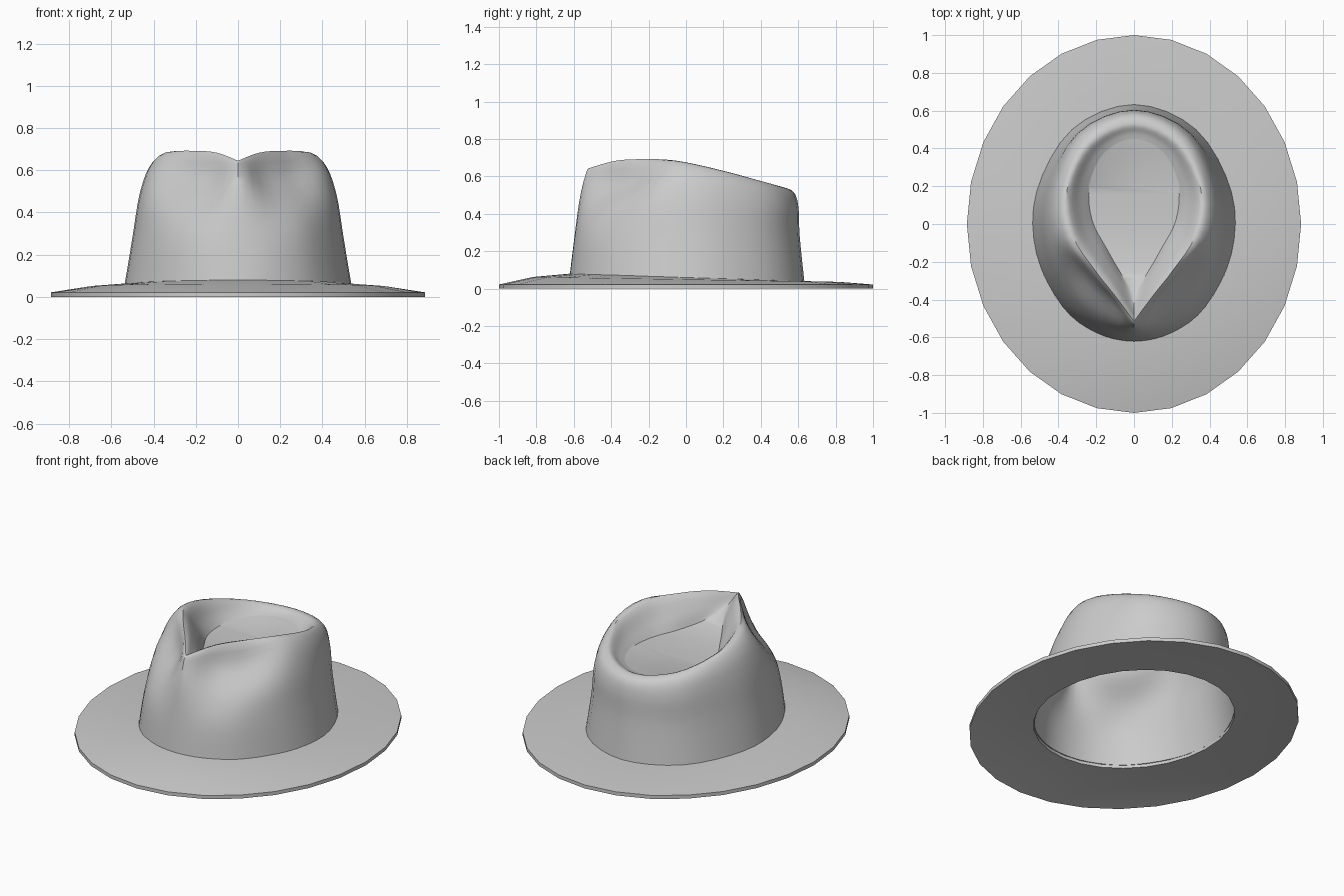
import bpy
from math import sin, cos, pi, radians

if "Cube" in bpy.data.objects:
    bpy.data.objects.remove(bpy.data.objects["Cube"])

N = 28      # columns around the brim
STEPS = 4   # subdivisions between key points


def make(name, verts, faces, angle, thickness):
    me = bpy.data.meshes.new(name)
    me.from_pydata(verts, [], faces)
    ob = bpy.data.objects.new(name, me)
    bpy.context.collection.objects.link(ob)
    bpy.context.view_layer.objects.active = ob
    ob.select_set(True)
    bpy.ops.object.mode_set(mode='EDIT')
    bpy.ops.mesh.select_all(action='SELECT')
    bpy.ops.mesh.normals_make_consistent(inside=False)
    bpy.ops.object.mode_set(mode='OBJECT')
    if thickness:
        mod = ob.modifiers.new("thickness", 'SOLIDIFY')
        mod.thickness = thickness
        mod.offset = -1
        bpy.ops.object.modifier_apply(modifier=mod.name)
    bpy.ops.object.shade_smooth_by_angle(angle=radians(angle))
    ob.select_set(False)
    return ob


def flip(p):
    return (-p[0], p[1], p[2])


def spline(pts, steps, before, after):
    """Catmull-Rom curve; before and after are the guide points past the ends."""
    p = [before] + list(pts) + [after]
    out = []
    for i in range(len(pts) - 1):
        for s in range(steps):
            t = s / steps
            out.append(tuple(
                b + t * (c - a) / 2 + t * t * (a - 2.5 * b + 2 * c - d / 2)
                + t ** 3 * (1.5 * (b - c) + (d - a) / 2)
                for a, b, c, d in zip(*p[i:i + 4])))
    return out + [pts[-1]]


def bridge(rings, n):
    return [(r * n + i, r * n + (i + 1) % n, (r + 1) * n + (i + 1) % n, (r + 1) * n + i)
            for r in range(rings - 1) for i in range(n)]


def brim_z(y):
    return 0.06 - 0.032 * y


# brim: outer edge, middle and inner edge of the top, then the underside; higher at the front
edges = [(0.885, 1.0, 0.022, 0), (0.71, 0.82, 0.049, 0.013), (0.53, 0.622, 0.06, 0.02)]
rows = edges + [(a, b, z - 0.022, k) for a, b, z, k in reversed(edges)]
verts = [(a * sin(t), -b * cos(t), z + k * cos(t))
         for a, b, z, k in rows for t in (2 * pi * i / N for i in range(N))]
faces = bridge(6, N)
faces += [(5 * N + i, 5 * N + (i + 1) % N, (i + 1) % N, i) for i in range(N)]
make("brim", verts, faces, 35, 0)

# crown: half contours from front to back, stacked from the base over the ridge to the floor
turn = [radians(a) for a in (0, 22, 45, 75, 105, 142, 180)]


def oval(a, b, z=None):
    pts = [(a * sin(t), 0.006 - b * cos(t)) for t in turn]
    return [(x, y, brim_z(y) - 0.003 if z is None else z) for x, y in pts]


contours = [
    oval(0.535, 0.627),
    oval(0.498, 0.602, 0.28),
    # top of the wall, pulled in at the front pinches
    [(0, -.57, .47), (.165, -.495, .43), (.325, -.365, .43), (.448, -.13, .48),
     (.452, .16, .47), (.295, .48, .44), (0, .602, .43)],
    # shoulder
    [(0, -.54, .60), (.125, -.405, .565), (.25, -.28, .565), (.393, -.09, .63),
     (.413, .17, .585), (.275, .46, .535), (0, .58, .51)],
    # teardrop ridge
    [(0, -.515, .645), (.1, -.38, .683), (.21, -.24, .692), (.325, -.06, .685),
     (.355, .18, .635), (.235, .425, .568), (0, .53, .538)],
    # inner slope
    [(0, -.45, .62), (.075, -.31, .615), (.165, -.17, .60), (.265, -.01, .58),
     (.285, .20, .555), (.185, .40, .53), (0, .485, .52)],
    # floor outline
    [(0, -.37, .59), (.07, -.26, .545), (.145, -.13, .52), (.222, .02, .51),
     (.235, .20, .51), (.155, .375, .51), (0, .448, .51)],
]
# the lower contours run smoothly through the front, the upper ones meet in a point
half = [spline(c, STEPS, flip(c[1]) if k < 4 else c[0], flip(c[-2]))
        for k, c in enumerate(contours)]
cols = [spline(c, STEPS, c[0], c[-1]) for c in zip(*half)]
h = len(cols)
n = 2 * (h - 1)
rings = len(cols[0])
verts = []
for r in range(rings):
    row = [c[r] for c in cols]
    verts += row + [flip(p) for p in reversed(row[1:-1])]
faces = bridge(rings, n)
# floor strips join the left and right halves
o = (rings - 1) * n
faces += [(o, o + 1, o + n - 1), (o + h - 1, o + h, o + h - 2)]
faces += [(o + i, o + i + 1, o + n - i - 1, o + n - i) for i in range(1, h - 2)]
make("crown", verts, faces, 40, 0.008)
